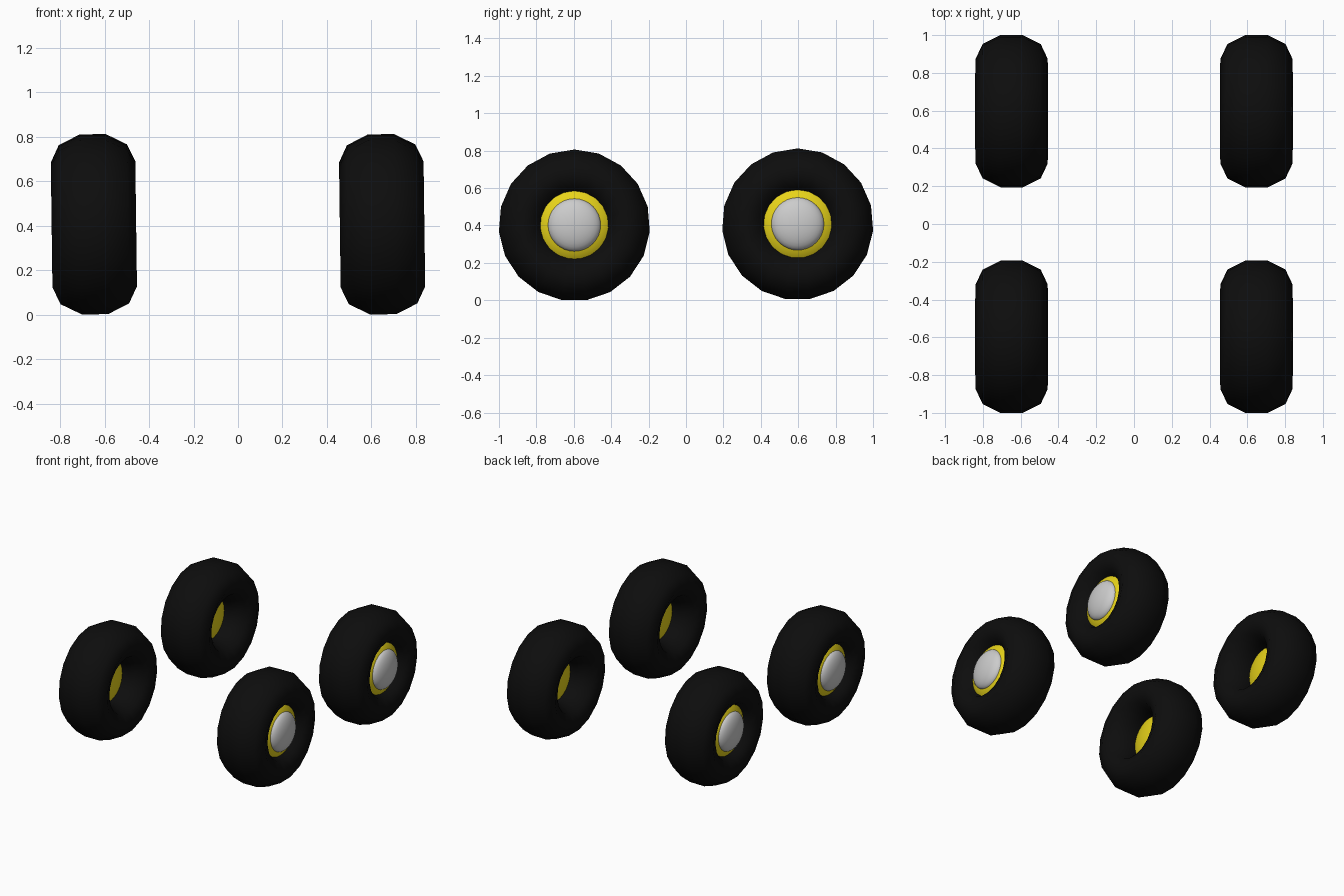
import bpy, bmesh, math
from mathutils import Matrix

if "Cube" in bpy.data.objects:
    bpy.data.objects.remove(bpy.data.objects["Cube"])

TAU = 2 * math.pi


def material(name, rgb):
    m = bpy.data.materials.new(name)
    m.diffuse_color = (*rgb, 1)
    m.use_nodes = True
    m.node_tree.nodes["Principled BSDF"].inputs["Base Color"].default_value = m.diffuse_color
    return m


rubber = material("rubber", (0.004, 0.004, 0.004))
yellow = material("yellow_paint", (0.8, 0.65, 0.01))


def finish(name, bm, matrix, mat=None):
    bmesh.ops.recalc_face_normals(bm, faces=bm.faces)
    for f in bm.faces:
        f.smooth = True
    me = bpy.data.meshes.new(name)
    bm.to_mesh(me)
    bm.free()
    if mat:
        me.materials.append(mat)
    ob = bpy.data.objects.new(name, me)
    bpy.context.collection.objects.link(ob)
    ob.matrix_world = matrix


# Tyre: stretched ten-sided section swept round the x axis in 19 steps
def tyre(name, matrix, steps=19, section=10, ring=0.28, thick=0.131, half_width=0.19):
    bm = bmesh.new()
    loops = []
    for i in range(steps):
        a = TAU * i / steps
        loop = []
        for j in range(section):
            b = TAU * (j + 0.5) / section
            r = ring + thick * math.cos(b)
            loop.append(bm.verts.new((half_width * math.sin(b), r * math.sin(a), r * math.cos(a))))
        loops.append(loop)
    for i in range(steps):
        p, q = loops[i], loops[(i + 1) % steps]
        for j in range(section):
            k = (j + 1) % section
            bm.faces.new((p[j], p[k], q[k], q[j]))
    finish(name, bm, matrix, rubber)


# Flattened sphere facing along the axle
def dome(name, matrix, x, depth, radius, mat=None):
    bm = bmesh.new()
    bmesh.ops.create_uvsphere(bm, u_segments=32, v_segments=16, radius=1)
    shape = (Matrix.Translation((x, 0, 0)) @ Matrix.Diagonal((depth, radius, radius, 1))
             @ Matrix.Rotation(math.pi / 2, 4, 'Y'))
    bm.transform(shape)
    finish(name, bm, matrix, mat)


# Four wheels, all leaning very slightly the same way
lean = Matrix.Rotation(-0.013, 4, 'Y')
for side, sx in (("left", -1), ("right", 1)):
    for end, sy, z in (("front", -1, 0.401), ("back", 1, 0.407)):
        place = Matrix.Translation((sx * 0.648, sy * 0.597, z)) @ lean
        tag = f"{end}_{side}"
        tyre(f"{tag}_tyre", place)
        dome(f"{tag}_rim", place, sx * 0.06, 0.1, 0.215, yellow)
        dome(f"{tag}_hub_cap", place, sx * 0.13, 0.058, 0.142)
